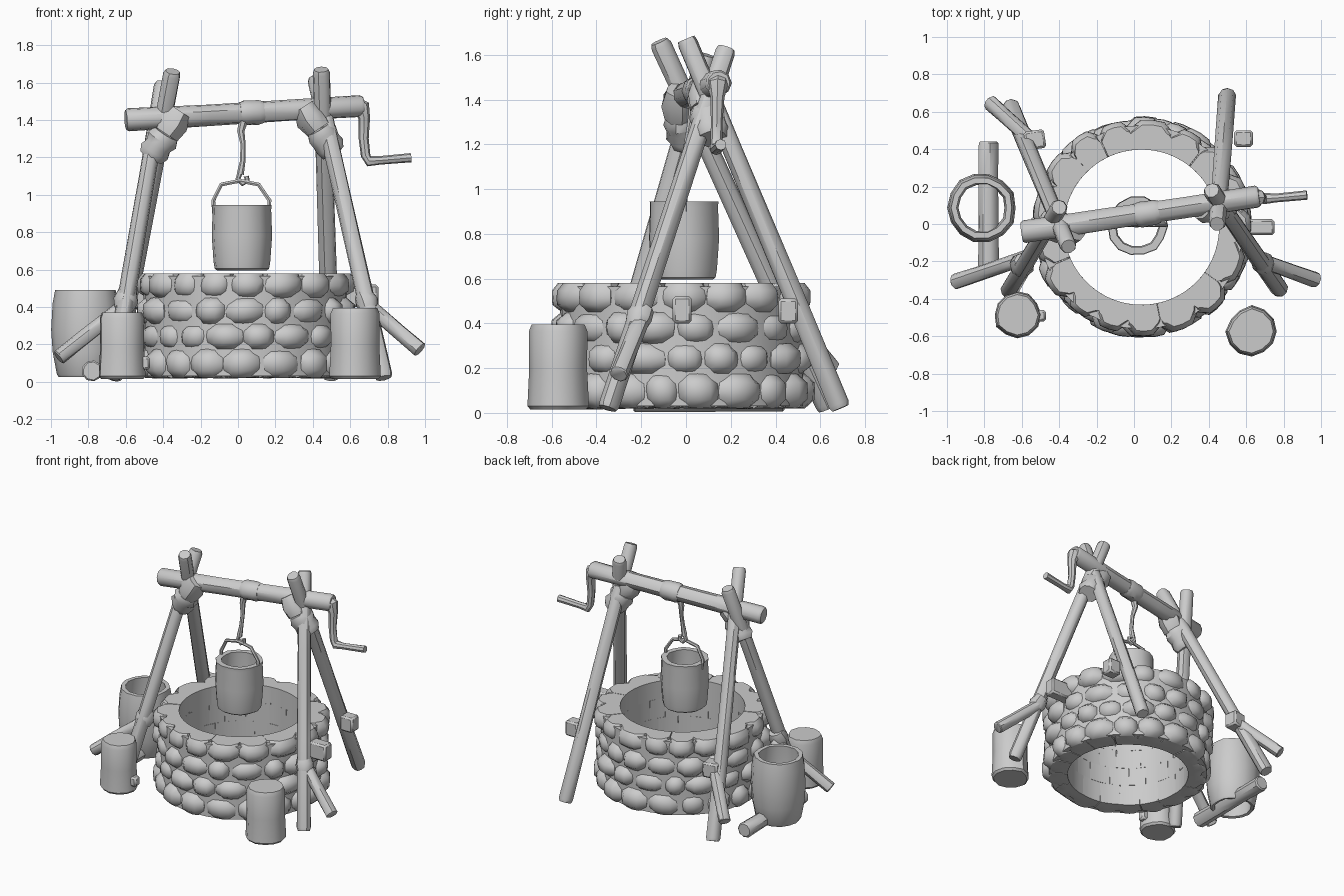
import bpy, bmesh, math, random
from mathutils import Vector

random.seed(4)
cube = bpy.data.objects.get("Cube")
if cube:
    bpy.data.objects.remove(cube, do_unlink=True)

grey = bpy.data.materials.new("plain_grey")
grey.use_nodes = True
grey.diffuse_color = (0.6, 0.6, 0.6, 1)
grey.node_tree.nodes["Principled BSDF"].inputs["Base Color"].default_value = (0.6, 0.6, 0.6, 1)


def finish(name, bm, angle=40):
    """Turn a bmesh into a named, smooth shaded object."""
    bmesh.ops.recalc_face_normals(bm, faces=bm.faces)
    mesh = bpy.data.meshes.new(name)
    bm.to_mesh(mesh)
    bm.free()
    mesh.materials.append(grey)
    obj = bpy.data.objects.new(name, mesh)
    bpy.context.collection.objects.link(obj)
    bpy.ops.object.select_all(action='DESELECT')
    obj.select_set(True)
    bpy.context.view_layer.objects.active = obj
    bpy.ops.object.shade_smooth_by_angle(angle=math.radians(angle))
    return obj


def loft(name, rings, closed=False):
    """Skin rings of points; cap the ends, or join last ring to first."""
    bm = bmesh.new()
    loops = [[bm.verts.new(p) for p in ring] for ring in rings]
    n = len(loops[0])
    pairs = list(zip(loops, loops[1:]))
    if closed:
        pairs.append((loops[-1], loops[0]))
    else:
        bm.faces.new(loops[0])
        bm.faces.new(loops[-1])
    for a, b in pairs:
        for i in range(n):
            j = (i + 1) % n
            bm.faces.new((a[i], a[j], b[j], b[i]))
    return finish(name, bm)


def tube(name, path, radii, sides=9, wobble=0.04):
    """Round bar along a path, with a radius for every point."""
    pts = [Vector(p) for p in path]
    if not isinstance(radii, (list, tuple)):
        radii = [radii] * len(pts)
    rings = []
    side = None
    for i, p in enumerate(pts):
        t = (pts[min(i + 1, len(pts) - 1)] - pts[max(i - 1, 0)]).normalized()
        ref = side if side else (Vector((0, 1, 0)) if abs(t.y) < 0.8 else Vector((1, 0, 0)))
        side = (ref - t * ref.dot(t)).normalized()
        up = t.cross(side)
        ring = []
        for k in range(sides):
            a = math.tau * k / sides
            r = radii[i] * (1 + random.uniform(-wobble, wobble))
            ring.append(p + (side * math.cos(a) + up * math.sin(a)) * r)
        rings.append(ring)
    return loft(name, rings)


def pole(name, start, end, r):
    """Straight pole with slightly softened ends and a subtle waist."""
    a, b = Vector(start), Vector(end)
    steps = (0, 0.012, 0.35, 0.7, 0.988, 1)
    return tube(name, [a.lerp(b, s) for s in steps],
                [r * k for k in (0.86, 1, 0.97, 0.95, 0.98, 0.82)])


def lathe(name, centre, profile, sides=14, closed=False, wobble=0.03):
    """Turn a (radius, height) profile about a vertical axis."""
    noise = [1 + random.uniform(-wobble, wobble) for _ in range(sides)]
    return loft(name, [[(centre[0] + r * noise[k] * math.cos(math.tau * k / sides),
                         centre[1] + r * noise[k] * math.sin(math.tau * k / sides), z)
                        for k in range(sides)] for r, z in profile], closed)


def block(name, centre, size, bevel=0.012, turn=0):
    """Chamfered wooden peg."""
    bm = bmesh.new()
    bmesh.ops.create_cube(bm, size=1)
    bmesh.ops.scale(bm, vec=size, verts=bm.verts)
    bmesh.ops.bevel(bm, geom=bm.edges[:], offset=bevel, segments=1, affect='EDGES')
    obj = finish(name, bm)
    obj.location, obj.rotation_euler.z = centre, turn
    return obj


# Stone ring: courses of rounded wedge stones around a thin core
WELL = Vector((0.04, -0.017, 0))
INNER, OUTER = 0.415, 0.585


def stone(name, a0, a1, z0, z1, top):
    bm = bmesh.new()
    bmesh.ops.create_cube(bm, size=2)
    bmesh.ops.subdivide_edges(bm, edges=bm.edges[:], cuts=3, use_grid_fill=True)
    grow = random.uniform(-0.015, 0.012)
    skew = [random.uniform(-0.14, 0.14) for _ in range(4)]
    for v in bm.verts:
        x, y, z = v.co
        # squeeze the corners of the visible face into a pillow shape
        round_off = 0.045 * (abs(x) ** 4 + (0.6 if top and z > 0 else 1) * abs(z) ** 4)
        r = INNER + (OUTER - INNER) * (y + 1) / 2
        if y > 0.4:
            r += grow - round_off * (1 if y > 0.9 else 0.3)
            x *= 1 - 0.14 * z * z
            z *= 1 - (0.12 if not (top and z > 0) else 0) * v.co.x ** 2
        x += skew[0] * z * (1 - abs(x) * 0.3) * 0.6
        z += skew[1] * x * 0.4 * (1 - abs(z) * (1 if top else 0.4))
        a = a0 + (a1 - a0) * (x + 1) / 2
        v.co = (WELL.x + r * math.cos(a), WELL.y + r * math.sin(a), z0 + (z1 - z0) * (z + 1) / 2)
    return finish(name, bm, 50)


levels = (0.02, 0.175, 0.31, 0.45, 0.58)
for c in range(4):
    count = 17 if c == 3 else 18
    cuts = [math.tau * (k + 0.47 * c + random.uniform(-0.17, 0.17)) / count for k in range(count)]
    cuts.append(cuts[0] + math.tau)
    for k in range(count):
        stone(f"stone_{c + 1}_{k + 1}", cuts[k], cuts[k + 1], levels[c], levels[c + 1], c == 3)
lathe("wall_core", WELL, [(0.425, 0.03), (0.545, 0.03), (0.545, 0.565), (0.425, 0.565)],
      sides=36, closed=True, wobble=0)

# Crossed legs on each side
R = 0.048
pole("left_front_leg", (0.78, -0.35, 0.02), (0.415, 0.18, 1.63), R)
pole("left_back_leg", (0.50, 0.69, 0.02), (0.445, 0.0, 1.67), R)
pole("right_front_leg", (-0.67, -0.36, 0.02), (-0.40, 0.09, 1.6), R)
pole("right_back_leg", (-0.66, 0.63, 0.02), (-0.35, -0.12, 1.66), R)

# Side struts with their joints
pole("left_front_strut", (0.975, -0.30, 0.17), (0.66, -0.19, 0.44), 0.042)
pole("right_front_strut", (-0.96, -0.31, 0.13), (-0.58, -0.18, 0.43), 0.042)
pole("right_back_strut", (-0.77, 0.65, 0.2), (-0.55, 0.45, 0.44), 0.042)
tube("left_front_joint", [(0.70, -0.225, 0.39), (0.69, -0.21, 0.43), (0.67, -0.19, 0.47)],
     [0.05, 0.062, 0.05])
tube("right_front_joint", [(-0.61, -0.24, 0.39), (-0.6, -0.22, 0.44), (-0.59, -0.2, 0.49)],
     [0.05, 0.068, 0.05])
block("right_back_joint", (-0.53, 0.45, 0.45), (0.11, 0.1, 0.11), turn=0.15)
block("left_back_peg", (0.585, 0.457, 0.455), (0.1, 0.088, 0.11))
block("wall_peg", (0.66, -0.017, 0.46), (0.18, 0.085, 0.12))

# Lashings around the leg crossings
for name, x, y, z in (("left", 0.47, 0.105, 1.29), ("right", -0.425, -0.01, 1.265)):
    lean = 0.02 if x > 0 else -0.02
    tube(name + "_lashing",
         [(x + lean * k, y + 0.006 * k, z - 0.032 * k) for k in (-2, -1, 0, 1, 2)],
         [0.072, 0.088, 0.076, 0.084, 0.066], 10, 0.06)
    tube(name + "_upper_lashing",
         [(x - lean * k, y - 0.02, z + 0.03 * k) for k in (2, 4, 6)],
         [0.07, 0.082, 0.06], 9, 0.08)

# Cross beam, rope wrap and crank
beam_a, beam_b = Vector((-0.6, -0.045, 1.4)), Vector((0.67, 0.147, 1.475))
pole("cross_beam", beam_a, beam_b, 0.061)
tube("rope_wrap", [beam_a.lerp(beam_b, t) for t in (0.48, 0.5, 0.53, 0.56, 0.58)],
     [0.06, 0.069, 0.066, 0.069, 0.06], 10)
tube("crank", [(0.63, 0.142, 1.475), (0.66, 0.142, 1.465), (0.675, 0.14, 1.41),
               (0.672, 0.138, 1.3), (0.682, 0.136, 1.21), (0.7, 0.136, 1.18),
               (0.76, 0.139, 1.184), (0.925, 0.155, 1.198)],
     [0.05, 0.047, 0.032, 0.026, 0.026, 0.03, 0.023, 0.025], 8)

# Rope, hook and bail
tube("rope", [(0.03, 0.03, 1.4), (0.015, 0.03, 1.34), (0.027, 0.015, 1.27),
              (0.025, 0.0, 1.18), (0.012, 0.0, 1.11)], [0.025, 0.02, 0.014, 0.015, 0.02], 7)
tube("hook", [(0.012, 0, 1.12), (0.0, 0, 1.085), (0.025, 0, 1.06), (0.05, 0, 1.075),
              (0.045, 0, 1.1)], 0.015, 7)
tube("bail", [(-0.128, -0.005, 0.9), (-0.132, -0.005, 0.97), (-0.09, -0.005, 1.055),
              (0.01, -0.005, 1.075), (0.11, -0.005, 1.055), (0.168, -0.005, 0.97),
              (0.165, -0.005, 0.9)], 0.012, 6)

# Hanging bucket and large barrel, both open
lathe("bucket", (0.018, -0.01),
      [(0.13, 0.595), (0.144, 0.605), (0.15, 0.64), (0.16, 0.78), (0.155, 0.92), (0.157, 0.945),
       (0.118, 0.945), (0.125, 0.78), (0.112, 0.6)], closed=True)
lathe("barrel", (-0.815, 0.087),
      [(0.145, 0.025), (0.155, 0.04), (0.178, 0.16), (0.186, 0.28), (0.178, 0.42), (0.165, 0.49),
       (0.135, 0.49), (0.15, 0.28), (0.125, 0.03)], closed=True)
pole("ground_log", (-0.78, -0.235, 0.058), (-0.78, 0.44, 0.058), 0.056)

# Upright stumps
for name, x, y, r, h in (("left_stump", 0.63, -0.575, 0.134, 0.395),
                         ("right_stump", -0.625, -0.485, 0.126, 0.37)):
    lathe(name, (x, y), [(r * 0.9, 0.015), (r, 0.03), (r * 0.94, h * 0.5), (r * 0.95, h - 0.03),
                         (r * 0.86, h)], sides=12, wobble=0.06)
block("stump_knot", (-0.5, -0.49, 0.1), (0.06, 0.06, 0.07))
